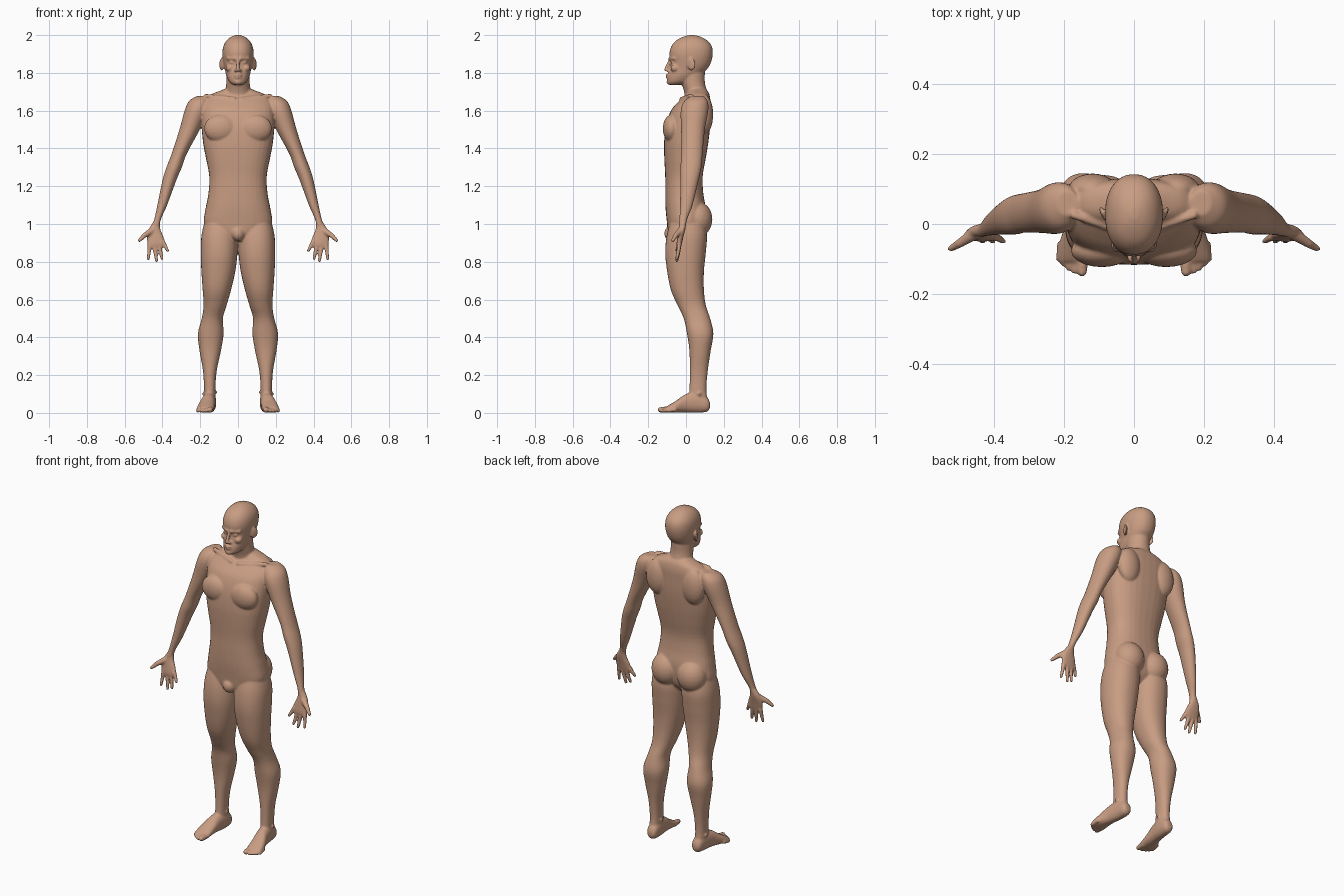
import bpy, bmesh, math
from mathutils import Vector, Matrix

bm = bmesh.new()


def spline(rows, steps=4):
    """Smoothly interpolate the section rows."""
    out = []
    for i in range(len(rows) - 1):
        p0, p1 = rows[max(i - 1, 0)], rows[i]
        p2, p3 = rows[i + 1], rows[min(i + 2, len(rows) - 1)]
        for s in range(steps):
            t = s / steps
            out.append([0.5 * (2 * b + (c - a) * t + (2 * a - 5 * b + 4 * c - d) * t * t
                               + (3 * b - a - 3 * c + d) * t ** 3)
                        for a, b, c, d in zip(p0, p1, p2, p3)])
    out.append(list(rows[-1]))
    return out


def loft(rows, axis='z', n=2.2, sides=32):
    """Rows are (position, x centre, half width, low edge, high edge)."""
    rings = []
    for t, xc, hw, lo, hi in spline(rows):
        ring = []
        for k in range(sides):
            a = 2 * math.pi * k / sides
            c, s = math.cos(a), math.sin(a)
            x = xc + hw * math.copysign(abs(c) ** (2 / n), c)
            v = (lo + hi) / 2 + (hi - lo) / 2 * math.copysign(abs(s) ** (2 / n), s)
            ring.append(bm.verts.new((x, v, t) if axis == 'z' else (x, t, v)))
        rings.append(ring)
    for r, q in zip(rings, rings[1:]):
        for k in range(sides):
            j = (k + 1) % sides
            bm.faces.new((r[k], r[j], q[j], q[k]))
    bm.faces.new(rings[0][::-1])
    bm.faces.new(rings[-1])


def blob(centre, radii, rot=0.0):
    m = (Matrix.Translation(centre) @ Matrix.Rotation(rot, 4, 'Z')
         @ Matrix.Diagonal((*radii, 1)))
    bmesh.ops.create_icosphere(bm, subdivisions=3, radius=1, matrix=m)


def capsule(p, q, r0, r1):
    """A sphere pulled apart into two rounded ends."""
    p, q = Vector(p), Vector(q)
    d = q - p
    turn = d.to_track_quat('Z', 'Y')
    for v in bmesh.ops.create_uvsphere(bm, u_segments=16, v_segments=10, radius=1)['verts']:
        end = v.co.z > .01
        v.co = (q if end else p) + (turn @ v.co) * (r1 if end else r0)


# ---- parts on one side, mirrored afterwards ----
# leg
loft([(1.05, .095, .07, -.07, .08), (.95, .098, .094, -.10, .11),
      (.85, .100, .097, -.11, .105), (.75, .104, .090, -.10, .095),
      (.65, .112, .075, -.08, .095), (.57, .121, .061, -.045, .105),
      (.50, .136, .056, -.012, .128), (.42, .144, .068, .005, .145),
      (.33, .147, .057, .018, .131), (.22, .149, .036, .020, .115),
      (.12, .150, .030, .018, .108), (.05, .150, .032, .010, .118)])
# foot
loft([(.127, .148, .016, .025, .055), (.11, .148, .030, .006, .085),
      (.06, .150, .035, .001, .11), (0, .158, .037, .002, .10),
      (-.05, .168, .044, .001, .066), (-.09, .172, .046, .001, .042),
      (-.108, .173, .042, .004, .030)], axis='y')
# toes
capsule((.147, -.09, .018), (.148, -.135, .016), .018, .015)
for x, y in ((.170, -.133), (.186, -.124), (.200, -.112), (.213, -.098)):
    capsule((x - .004, y + .04, .018), (x, y, .011), .011, .010)
# ankle bones
capsule((.120, .065, .11), (.181, .07, .10), .010, .010)
# buttock
blob((.084, .060, 1.025), (.086, .080, .095))
# chest muscle and shoulder blade
blob((.092, -.076, 1.505), (.088, .047, .075))
blob((.118, .098, 1.58), (.070, .046, .105))
# collarbone
capsule((.02, -.025, 1.662), (.17, .025, 1.678), .011, .012)
# arm
loft([(1.677, .190, .030, .025, .095), (1.65, .205, .055, -.01, .115),
      (1.60, .220, .063, -.028, .118), (1.50, .256, .054, -.026, .10),
      (1.37, .312, .040, -.025, .088), (1.30, .338, .041, -.03, .082),
      (1.235, .362, .037, -.03, .068), (1.10, .401, .026, -.032, .035),
      (1.03, .424, .018, -.035, .008), (.99, .435, .020, -.038, -.002)], n=2)
# palm
loft([(1.01, .432, .017, -.033, .002), (.97, .442, .032, -.04, -.004),
      (.93, .438, .045, -.046, -.014), (.895, .432, .047, -.05, -.022),
      (.878, .432, .042, -.048, -.027)])
# fingers
for x0, z0, x1, z1 in ((.467, .89, .475, .815), (.443, .885, .431, .805),
                       (.418, .888, .402, .817), (.397, .905, .373, .860)):
    mid = ((x0 + x1) / 2, -.041, (z0 + z1) / 2)
    capsule((x0, -.036, z0), mid, .0125, .0105)
    capsule(mid, (x1, -.049, z1), .0105, .0085)
# thumb
capsule((.455, -.028, .965), (.495, -.054, .940), .018, .0135)
capsule((.495, -.054, .940), (.522, -.070, .913), .0135, .0095)
# ear
blob((.086, .028, 1.845), (.008, .024, .034), -.5)
# brow, eyeball, cheek and nostril
capsule((.012, -.084, 1.876), (.052, -.062, 1.877), .010, .010)
blob((.032, -.068, 1.855), (.015, .013, .010))
blob((.044, -.058, 1.825), (.022, .024, .020))
blob((.012, -.097, 1.812), (.009, .010, .008))

# mirror everything so far to the other side
half = bmesh.ops.duplicate(bm, geom=bm.verts[:] + bm.edges[:] + bm.faces[:])['geom']
for v in half:
    if isinstance(v, bmesh.types.BMVert):
        v.co.x *= -1
bmesh.ops.reverse_faces(bm, faces=[f for f in half if isinstance(f, bmesh.types.BMFace)])

# ---- central parts ----
# torso
loft([(.91, 0, .05, -.08, .05), (.95, 0, .13, -.095, .085),
      (1.00, 0, .180, -.10, .10), (1.08, 0, .172, -.108, .105),
      (1.16, 0, .157, -.11, .092), (1.25, 0, .152, -.11, .088),
      (1.35, 0, .170, -.115, .105), (1.43, 0, .185, -.116, .118),
      (1.52, 0, .193, -.107, .128), (1.60, 0, .193, -.08, .130),
      (1.65, 0, .180, -.038, .130), (1.685, 0, .145, 0, .124),
      (1.705, 0, .095, .01, .115), (1.72, 0, .060, .02, .10)], n=2.4)
blob((0, -.08, .95), (.036, .035, .04))
# neck
loft([(1.62, 0, .072, 0, .12), (1.70, 0, .066, -.010, .11),
      (1.75, 0, .062, -.026, .10), (1.80, 0, .060, -.035, .10),
      (1.84, 0, .055, -.03, .10)], n=2)
# head
loft([(1.737, 0, .026, -.09, -.03), (1.752, 0, .046, -.098, .02),
      (1.785, 0, .062, -.095, .07), (1.82, 0, .070, -.085, .112),
      (1.855, 0, .078, -.081, .132), (1.90, 0, .083, -.088, .142),
      (1.94, 0, .078, -.078, .137), (1.97, 0, .062, -.054, .115),
      (1.99, 0, .038, -.018, .08), (2.0, 0, .012, .015, .045)])
# nose, lips and chin
capsule((0, -.084, 1.868), (0, -.106, 1.818), .008, .0105)
blob((0, -.097, 1.788), (.022, .011, .006))
blob((0, -.096, 1.775), (.019, .011, .006))
blob((0, -.086, 1.752), (.022, .018, .016))

bmesh.ops.recalc_face_normals(bm, faces=bm.faces[:])
mesh = bpy.data.meshes.new("body")
bm.to_mesh(mesh)
bm.free()
body = bpy.data.objects.new("body", mesh)
bpy.context.collection.objects.link(body)

skin = bpy.data.materials.new("skin")
skin.diffuse_color = (.58, .335, .225, 1)
mesh.materials.append(skin)

# fuse the parts into one soft skin
fuse = body.modifiers.new("fuse", 'REMESH')
fuse.mode = 'VOXEL'
fuse.voxel_size = .0053
fuse.use_smooth_shade = True
soften = body.modifiers.new("soften", 'SMOOTH')
soften.factor = .5
soften.iterations = 5

bpy.context.view_layer.objects.active = body
body.select_set(True)
for name in ("fuse", "soften"):
    bpy.ops.object.modifier_apply(modifier=name)
bpy.ops.object.shade_smooth()
